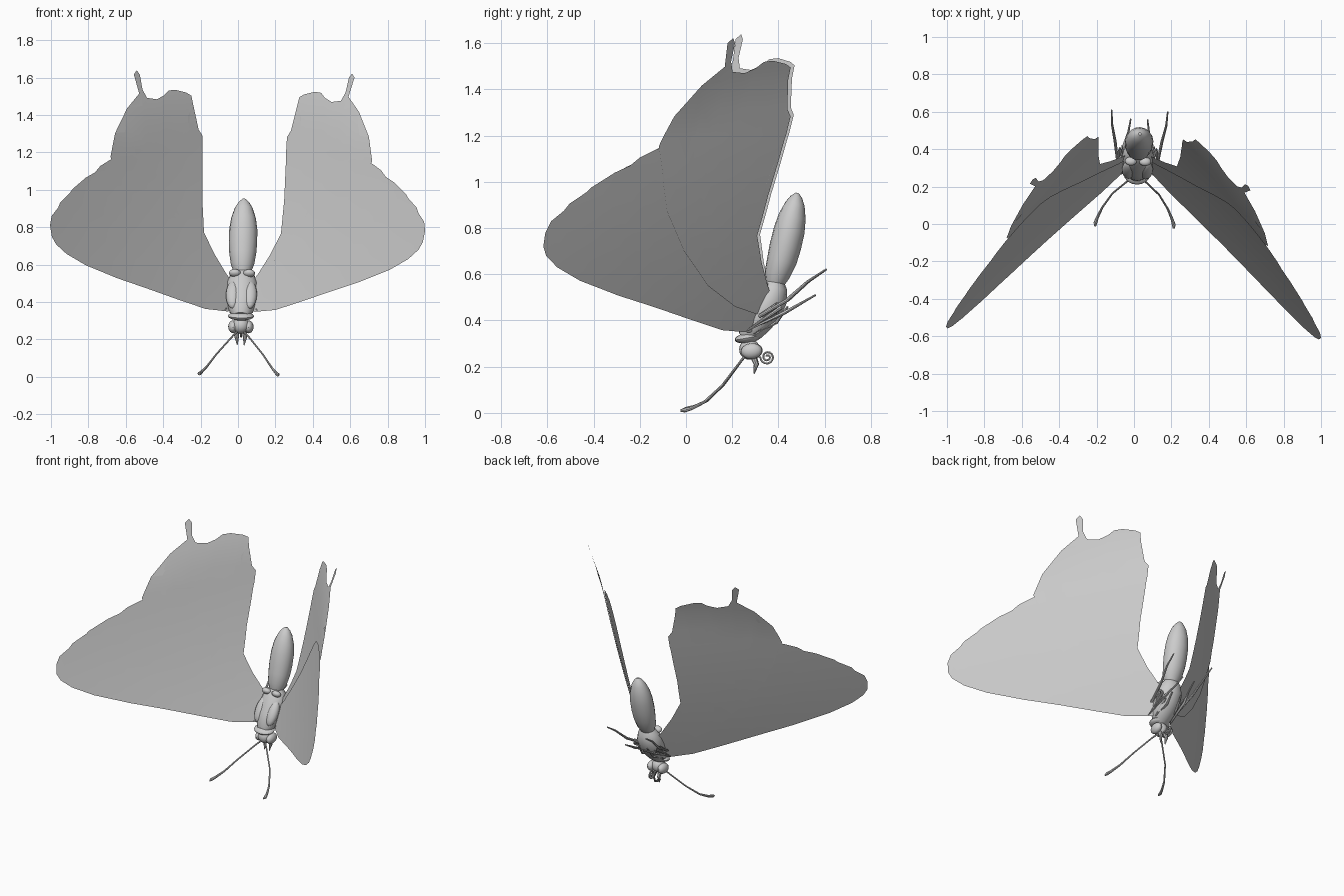
import bpy, bmesh, math
from mathutils import Vector, Matrix

cube = bpy.data.objects.get("Cube")
if cube:
    bpy.data.objects.remove(cube)

grey = bpy.data.materials.new("plain grey")
grey.use_nodes = True
grey.diffuse_color = (0.6, 0.6, 0.6, 1)
grey.node_tree.nodes["Principled BSDF"].inputs["Base Color"].default_value = (0.6, 0.6, 0.6, 1)

# Slight yaw and roll of the whole insect about its own plane of symmetry
POSE = (Matrix.Translation((0.003, 0, 0)) @ Matrix.Rotation(0.015, 4, 'Y')
        @ Matrix.Rotation(-0.03, 4, 'Z'))


def finish(bm, name, mirror=False, smooth=35):
    mesh = bpy.data.meshes.new(name)
    bm.to_mesh(mesh)
    bm.free()
    ob = bpy.data.objects.new(name, mesh)
    bpy.context.collection.objects.link(ob)
    mesh.materials.append(grey)
    ob.matrix_world = POSE
    if mirror:
        ob.modifiers.new("both sides", 'MIRROR')
    bpy.ops.object.select_all(action='DESELECT')
    ob.select_set(True)
    bpy.context.view_layer.objects.active = ob
    bpy.ops.object.shade_smooth_by_angle(angle=math.radians(smooth))
    return ob


def sweep(name, points, radii, mirror=False, sides=8, flat=1.0):
    """Tapered tube along a path; flat scales the radius across the x axis."""
    bm = bmesh.new()
    pts = [Vector(p) for p in points]
    rings = []
    for i, p in enumerate(pts):
        t = (pts[min(i + 1, len(pts) - 1)] - pts[max(i - 1, 0)]).normalized()
        u = (Vector((1, 0, 0)) - t * t.x).normalized()
        v = t.cross(u)
        rings.append([bm.verts.new(p + radii[i] * (u * math.cos(a) + v * flat * math.sin(a)))
                      for a in (math.tau * k / sides for k in range(sides))])
    for a, b in zip(rings, rings[1:]):
        for k in range(sides):
            j = (k + 1) % sides
            bm.faces.new((a[k], a[j], b[j], b[k]))
    bm.faces.new(rings[0])
    bm.faces.new(rings[-1])
    bmesh.ops.recalc_face_normals(bm, faces=bm.faces)
    return finish(bm, name, mirror)


def ellipsoid(name, centre, size, tilt=0.0, mirror=False):
    bm = bmesh.new()
    m = (Matrix.Translation(centre) @ Matrix.Rotation(math.radians(tilt), 4, 'X')
         @ Matrix.Diagonal((*size, 1)))
    bmesh.ops.create_uvsphere(bm, u_segments=16, v_segments=10, radius=1, matrix=m)
    return finish(bm, name, mirror)


def wing(name, outline, lift):
    """Scalloped sheet cut on a grid, then laid on a gently cupped slope."""
    bm = bmesh.new()
    bm.faces.new([bm.verts.new((x, 0, z)) for x, z in outline])
    bmesh.ops.triangulate(bm, faces=bm.faces)
    for axis in (Vector((1, 0, 0)), Vector((0, 0, 1))):
        for k in range(1, 14):
            bmesh.ops.bisect_plane(bm, geom=bm.verts[:] + bm.edges[:] + bm.faces[:],
                                   plane_co=axis * k * 0.12, plane_no=axis)
    back = POSE.inverted()
    for v in bm.verts:
        x, z = v.co.x, v.co.z
        r = math.hypot(x - 0.08, z - 0.4)
        cup = 0.1 * max(0, 1 - (r / 1.05) ** 2)
        v.co = back @ Vector((x, 0.114 - 1.09 * x + 0.463 * z + cup + lift, z))
    bmesh.ops.recalc_face_normals(bm, faces=bm.faces)
    return finish(bm, name, mirror=True)


# Wings
wing("forewings", [
    (.03, .36), (.09, .348), (.20, .358), (.33, .40), (.49, .455), (.65, .508), (.81, .572),
    (.91, .63), (.965, .68), (.988, .72), (1, .78), (.995, .83), (.965, .875), (.955, .905),
    (.915, .945), (.90, .975), (.855, 1.01), (.835, 1.04), (.79, 1.07), (.765, 1.105),
    (.717, 1.14), (.67, 1.158), (.61, 1.166), (.545, 1.15), (.497, 1.096), (.44, 1.0),
    (.33, .813), (.225, .663), (.128, .53), (.05, .44)], -0.004)

wing("hindwings", [
    (.04, .46), (.107, .55), (.17, .65), (.24, .786), (.27, .92), (.267, 1.05), (.257, 1.2),
    (.262, 1.283), (.283, 1.315), (.332, 1.326), (.337, 1.385), (.321, 1.45), (.328, 1.495),
    (.353, 1.51), (.38, 1.492), (.41, 1.524), (.444, 1.519), (.465, 1.492), (.5, 1.47),
    (.55, 1.476), (.575, 1.52), (.593, 1.6), (.61, 1.622), (.623, 1.6), (.6, 1.53),
    (.572, 1.46), (.57, 1.433), (.647, 1.417), (.64, 1.353), (.652, 1.289), (.70, 1.283),
    (.684, 1.209), (.717, 1.155), (.69, 1.1), (.658, 1.0), (.603, .87), (.484, .7),
    (.339, .55), (.2, .46), (.11, .43), (.04, .42)], 0.004)

# Abdomen and thorax
sweep("abdomen",
      [(0, .385, .56), (0, .395, .60), (0, .415, .66), (0, .43, .72), (0, .447, .79),
       (0, .46, .85), (0, .472, .905), (0, .478, .935), (0, .482, .952)],
      [.045, .062, .072, .076, .075, .066, .047, .028, .008], sides=16, flat=.9)
sweep("thorax",
      [(0, .262, .325), (0, .28, .355), (0, .31, .40), (0, .345, .45), (0, .37, .50),
       (0, .385, .545), (0, .39, .575)],
      [.045, .065, .08, .086, .083, .065, .04], sides=16, flat=.85)
ellipsoid("shoulder_plates", (.045, .29, .44), (.038, .03, .085), -30, True)
ellipsoid("waist_plates", (.038, .335, .555), (.032, .025, .02), -30, True)
ellipsoid("collar", (0, .265, .325), (.07, .055, .022), 10)

# Head
ellipsoid("head", (0, .275, .275), (.045, .045, .045))
ellipsoid("eyes", (.042, .285, .268), (.026, .046, .034), 5, True)
sweep("palps", [(.02, .29, .25), (.022, .305, .21), (.018, .295, .17)],
      [.014, .011, .002], True)
sweep("antennae",
      [(.02, .25, .24), (.04, .235, .22), (.125, .16, .12), (.175, .085, .05),
       (.2, .03, .023), (.21, 0, .015), (.21, -.018, .012)],
      [.006, .005, .005, .006, .008, .01, .005], True)
coil = []
for k in range(30):
    a, r = k * 0.42, .031 - k * .0009
    coil.append((0, .352 - r * math.cos(a), .242 - r * math.sin(a)))
sweep("proboscis", [(0, .29, .25)] + coil, [.005] * 31, sides=6)

# Legs: folded thigh and shin, then a slender foot reaching back
sweep("hind_legs",
      [(.06, .30, .40), (.10, .40, .47), (.105, .32, .42), (.125, .44, .49),
       (.145, .53, .57), (.15, .605, .62)],
      [.012, .011, .008, .008, .006, .004], True)
sweep("middle_legs",
      [(.05, .28, .37), (.085, .41, .455), (.085, .27, .36), (.075, .42, .43),
       (.055, .49, .47), (.045, .56, .51)],
      [.012, .01, .008, .008, .006, .004], True)
sweep("front_legs",
      [(.03, .27, .34), (.06, .40, .43), (.055, .30, .345), (.04, .39, .39),
       (.035, .44, .46)],
      [.011, .01, .008, .007, .004], True)
